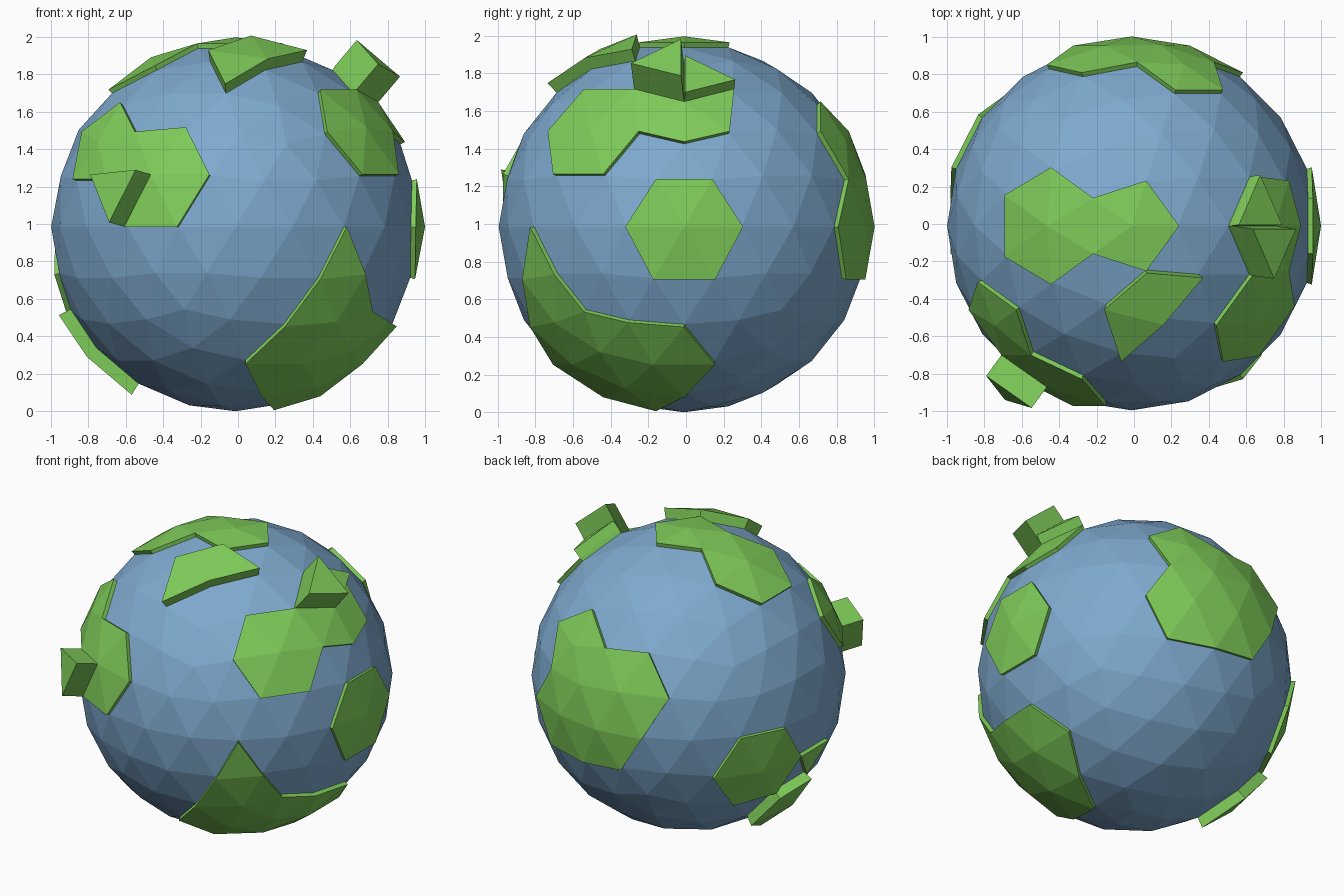
import bpy, bmesh
from mathutils import Vector

if "Cube" in bpy.data.objects:
    bpy.data.objects.remove(bpy.data.objects["Cube"])

CENTRE = Vector((-0.013, -0.01, 0.985))
SEA, LAND, SLAB = 0.985, 1.012, 1.055      # radii of the three levels


def material(name, colour):
    m = bpy.data.materials.new(name)
    m.diffuse_color = colour
    m.use_nodes = True
    m.node_tree.nodes["Principled BSDF"].inputs["Base Color"].default_value = m.diffuse_color
    return m


blue = material("ocean_blue", (0.21, 0.40, 0.62, 1))
green = material("land_green", (0.21, 0.60, 0.10, 1))

# Unit icosphere: the shared grid for ocean and land
grid = bmesh.new()
bmesh.ops.create_icosphere(grid, subdivisions=3, radius=1.0)
grid.verts.ensure_lookup_table()
grid.faces.ensure_lookup_table()


def fans(*directions):
    """All triangles around the grid points nearest to the directions."""
    found = set()
    for d in directions:
        v = min(grid.verts, key=lambda v: (v.co - Vector(d)).length)
        found.update(v.link_faces)
    return found


def tiles(*directions):
    """Single triangles nearest to the directions."""
    return {min(grid.faces, key=lambda f: (f.calc_center_median() - Vector(d)).length)
            for d in directions}


def add_object(name, verts, polys, mat):
    me = bpy.data.meshes.new(name)
    me.from_pydata(verts, [], polys)
    me.materials.append(mat)
    ob = bpy.data.objects.new(name, me)
    bpy.context.collection.objects.link(ob)
    ob.location = CENTRE


def raised(name, faces, r0, r1, height=0.0, covered=()):
    """Raise triangles from r0 to r1 (plus height along their normal), with side walls."""
    normal = sum((f.normal for f in faces), Vector()).normalized()
    verts, polys, low, high = [], [], {}, {}
    for v in {v for f in faces for v in f.verts}:
        low[v], high[v] = len(verts), len(verts) + 1
        verts += [v.co * r0, v.co * r1 + normal * height]
    for f in faces:
        if f not in covered:
            polys.append([high[v] for v in f.verts])
        for loop in f.loops:
            if sum(g in faces for g in loop.edge.link_faces) == 1:
                a, b = loop.vert, loop.link_loop_next.vert
                polys.append([low[a], low[b], high[b], high[a]])
    add_object(name, verts, polys, green)


# Blocks standing on the land
peak = tiles((0.634, -0.088, 0.75))
step = tiles((0.634, 0.088, 0.75))
block = tiles((-0.572, -0.785, 0.17))
blocks = peak | step | block

# Land masses
lands = {
    "east_island": fans((1, 0, 0)),
    "northeast_land": fans((0.688, -0.5, 0.526), (0.738, 0, 0.675)),
    "west_land": fans((-0.447, -0.851, 0.276), (-0.724, -0.526, 0.447)),
    "south_land": fans((0.425, -0.309, -0.851), (0.513, -0.694, -0.506),
                       (0.671, -0.163, -0.724), (0.362, -0.588, -0.724),
                       (0.597, -0.434, -0.675)) | tiles((0.57, -0.785, -0.17)),
    "back_land": fans((0.276, 0.851, 0.447), (0.309, 0.951, 0),
                      (0, 1, 0), (-0.138, 0.951, 0.276)),
    "polar_land": fans((0, 0, 1), (-0.447, 0, 0.894)),
    "back_west_island": fans((-0.862, 0.425, -0.276)),
    "small_west_island": tiles((-0.938, 0, -0.304)),
}
slabs = {
    "top_slab": tiles((0.203, -0.341, 0.903), (0.036, -0.395, 0.902), (-0.01, -0.538, 0.823)),
    "lower_west_slab": tiles((-0.818, 0.087, -0.543), (-0.733, 0.174, -0.635),
                             (-0.634, 0.088, -0.75)),
}
for name, faces in lands.items():
    raised(name, faces, SEA, LAND, covered=blocks)
for name, faces in slabs.items():
    raised(name, faces, SEA, SLAB)
raised("mountain_peak", peak, LAND, LAND, 0.18)
raised("mountain_step", step, LAND, LAND, 0.065)
raised("west_block", block, LAND, LAND, 0.14)

# Ocean: every triangle not covered by land
used = set().union(*lands.values(), *slabs.values())
add_object("ocean", [v.co * SEA for v in grid.verts],
           [[v.index for v in f.verts] for f in grid.faces if f not in used], blue)
grid.free()
